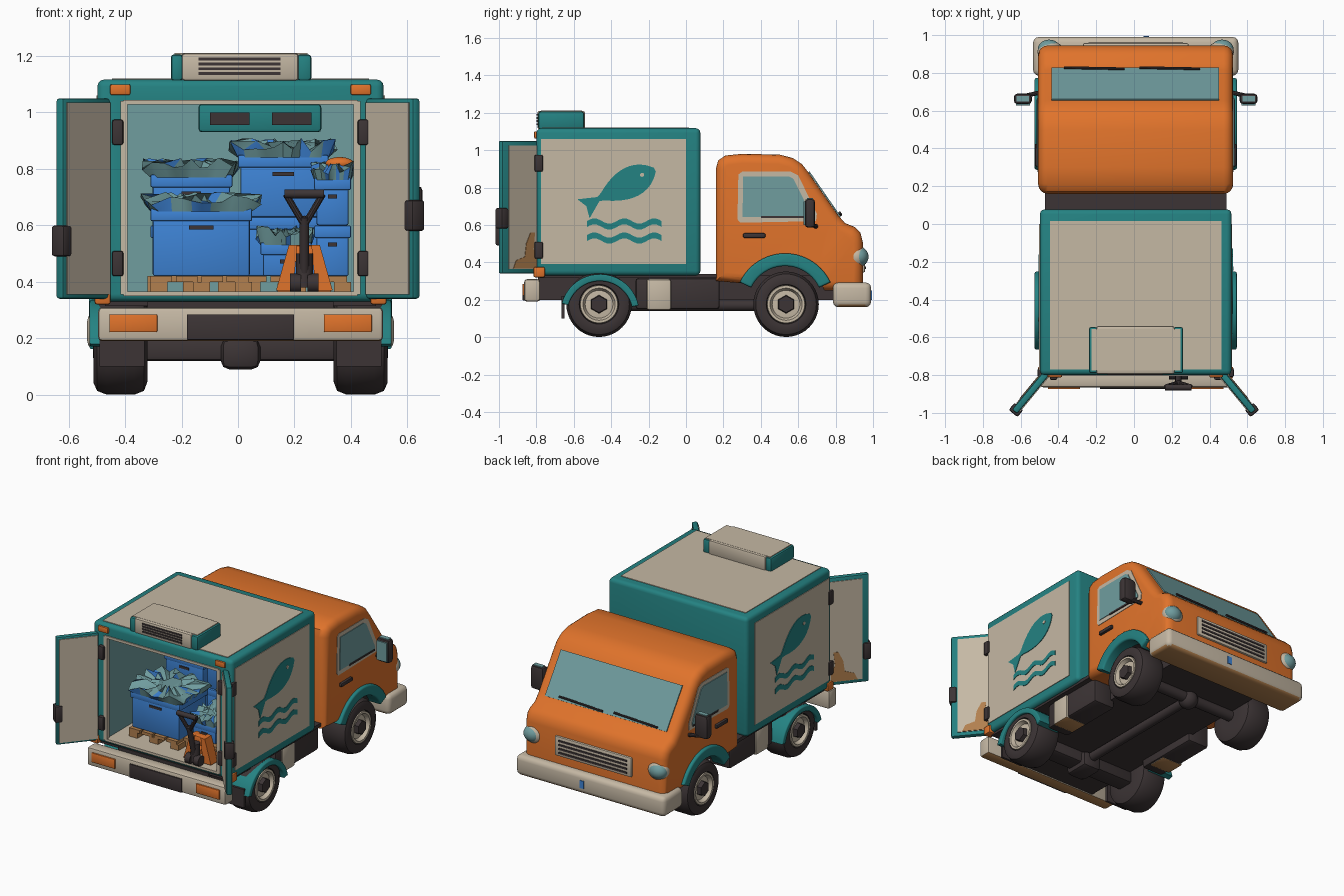
import bpy, bmesh, math, random
from mathutils import Vector, Matrix

if "Cube" in bpy.data.objects:
    bpy.data.objects.remove(bpy.data.objects["Cube"])
random.seed(4)

def material(name, r, g, b):
    m = bpy.data.materials.new(name)
    m.diffuse_color = [((c / 255 + 0.055) / 1.055) ** 2.4 for c in (r, g, b)] + [1]
    m.use_nodes = True
    m.node_tree.nodes["Principled BSDF"].inputs["Base Color"].default_value = m.diffuse_color
    return m

ORANGE = material("orange_paint", 224, 115, 43)
TEAL = material("teal_paint", 36, 130, 130)
CREAM = material("cream_paint", 197, 184, 164)
DARK = material("dark_rubber", 60, 52, 53)
GLASS = material("pale_teal_glass", 112, 157, 159)
BLUE = material("blue_crate", 62, 132, 214)
TAN = material("tan_wood", 178, 128, 78)

def finish(name, bm, *mats):
    bmesh.ops.recalc_face_normals(bm, faces=bm.faces)
    me = bpy.data.meshes.new(name)
    bm.to_mesh(me)
    bm.free()
    for m in mats:
        me.materials.append(m)
    ob = bpy.data.objects.new(name, me)
    bpy.context.collection.objects.link(ob)
    return ob

def box(name, lo, hi, mat, bev=0.0, matrix=None, seg=2):
    lo, hi = Vector(lo), Vector(hi)
    bm = bmesh.new()
    bmesh.ops.create_cube(bm, size=1)
    for v in bm.verts:
        v.co = Vector([(lo[i] + hi[i]) / 2 + v.co[i] * (hi[i] - lo[i]) for i in range(3)])
    if bev:
        bmesh.ops.bevel(bm, geom=bm.edges[:], offset=bev, segments=seg, profile=0.5, affect='EDGES')
    if matrix:
        bm.transform(matrix)
    return finish(name, bm, mat)

def inset(pts, d):
    """Move a clockwise outline inwards by d, keeping its point count."""
    out = []
    for i, p in enumerate(pts):
        a, p, b = Vector(pts[i - 1]), Vector(p), Vector(pts[(i + 1) % len(pts)])
        e, f = (p - a).normalized(), (b - p).normalized()
        n, m = Vector((e.y, -e.x)), Vector((f.y, -f.x))
        out.append(p + (n + m) * d / (1 + n.dot(m)))
    return out

def bridge(bm, rings):
    for R, S in zip(rings, rings[1:]):
        for i in range(len(R)):
            j = (i + 1) % len(R)
            bm.faces.new((R[i], R[j], S[j], S[i]))

def prism(name, pts, a, b, mat, plane='yz', rim=0, matrix=None):
    """Extrude a 2D outline from a to b along the remaining axis, with rounded rims."""
    put = (lambda p, d: (d, p[0], p[1])) if plane == 'yz' else (lambda p, d: (p[0], d, p[1]))
    a, b = min(a, b), max(a, b)
    steps = [k * math.pi / 8 for k in range(5)] if rim else [0]
    layers = [(a + rim * (1 - math.cos(t)), rim * (1 - math.sin(t))) for t in steps]
    layers += [(a + b - x, d) for x, d in layers[::-1]]
    bm = bmesh.new()
    loops = [[bm.verts.new(put(p, x)) for p in (inset(pts, d) if rim else pts)] for x, d in layers]
    bridge(bm, loops)
    bm.faces.new(loops[0])
    bm.faces.new(loops[-1])
    if matrix:
        bm.transform(matrix)
    return finish(name, bm, mat)

def cyl(name, p0, p1, r, mat, seg=24, r2=None):
    p0, p1 = Vector(p0), Vector(p1)
    bm = bmesh.new()
    rot = (p1 - p0).to_track_quat('Z', 'Y').to_matrix().to_4x4()
    bmesh.ops.create_cone(bm, cap_ends=True, segments=seg, radius1=r, radius2=r if r2 is None else r2,
                          depth=(p1 - p0).length, matrix=Matrix.Translation((p0 + p1) / 2) @ rot)
    return finish(name, bm, mat)

def ball(name, c, size, mat):
    bm = bmesh.new()
    bmesh.ops.create_uvsphere(bm, u_segments=24, v_segments=14, radius=1,
                              matrix=Matrix.Translation(c) @ Matrix.Diagonal((*size, 1)))
    return finish(name, bm, mat)

def lathe(name, profile, c, s, mat, n=40):
    """Revolve (x, radius) points around the x axis, s gives the outer side."""
    bm = bmesh.new()
    rings = [[bm.verts.new((c[0] + s * x, c[1] + r * math.cos(i * math.tau / n), c[2] + r * math.sin(i * math.tau / n)))
              for i in range(n)] for x, r in profile]
    bridge(bm, rings)
    bm.faces.new(rings[0])
    bm.faces.new(rings[-1])
    return finish(name, bm, mat)

def cut(ob, cutters, inner):
    """Subtract helpers; the new faces get the inner material."""
    ob.data.materials.append(inner)
    for c in cutters:
        c.hide_render = True
        c.data.materials.clear()
        for m in ob.data.materials:
            c.data.materials.append(m)
        for p in c.data.polygons:
            p.material_index = 1
        mod = ob.modifiers.new("cut", 'BOOLEAN')
        mod.operation, mod.solver, mod.object = 'DIFFERENCE', 'EXACT', c
    me = bpy.data.meshes.new_from_object(ob.evaluated_get(bpy.context.evaluated_depsgraph_get()))
    ob.modifiers.clear()
    ob.data = me
    for c in cutters:
        bpy.data.objects.remove(c)

def tan_underside(ob):
    ob.data.materials.append(TAN)
    for p in ob.data.polygons:
        p.material_index = int(p.normal.z < -0.7)

# cab shell with wheel wells
cab = prism("cab", [(.16, .3), (.16, .9), (.172, .945), (.21, .971), (.3, .98), (.5, .976), (.57, .958), (.62, .925),
                    (.655, .88), (.815, .65), (.85, .61), (.9, .59), (.932, .56), (.945, .51), (.945, .25), (.75, .25)],
            -.516, .516, ORANGE, rim=.05)
cut(cab, [cyl("well_cutter", (s * .3, .53, .18), (s * .7, .53, .18), .22, DARK, 48) for s in (-1, 1)], DARK)
# windscreen, wipers, grille
prism("windscreen", [(.655, .882), (.822, .641), (.828, .645), (.661, .886)], -.445, .44, GLASS)
for x in (-.22, .18):
    cyl("wiper", (x - .16, .828, .655), (x + .16, .822, .665), .007, DARK, 8)
box("grille", (-.28, .935, .345), (.28, .958, .475), CREAM, .01)
for i in range(4):
    z = .365 + i * .026
    box("grille_slot", (-.25, .95, z), (.25, .962, z + .012), DARK)
# bumpers
tan_underside(box("front_bumper", (-.543, .785, .16), (.543, .99, .292), CREAM, .03, seg=3))
box("bumper_tag", (.04, .985, .2), (.07, .994, .25), BLUE)
tan_underside(box("rear_bumper", (-.505, -.865, .19), (.505, -.78, .31), CREAM, .015))
box("rear_step_plate", (-.19, -.873, .195), (.19, -.86, .285), DARK, .003)

# cargo box: hollow shell open at the rear
shell = box("cargo_box", (-.507, -.8, .33), (.507, .077, 1.117), TEAL, .025, seg=3)
cut(shell, [box("inside_cutter", (-.41, -.95, .36), (.41, .03, 1.04), GLASS)], GLASS)
box("roof_panel", (-.455, -.77, 1.115), (.455, .015, 1.121), CREAM)
box("cargo_floor", (-.41, -.79, .355), (.41, .03, .364), CREAM)
box("opening_trim_top", (-.415, -.806, 1.028), (.415, -.78, 1.045), CREAM)
box("opening_trim_bottom", (-.415, -.806, .35), (.415, -.78, .366), CREAM)
# roof cooling unit
box("cooler_body", (-.2, -.795, 1.112), (.215, -.54, 1.21), CREAM, .012)
for a, b in ((-.238, -.195), (.21, .26)):
    box("cooler_end", (a, -.79, 1.112), (b, -.545, 1.206), TEAL, .012)
box("cooler_top", (-.225, -.775, 1.202), (.247, -.555, 1.211), CREAM)
for i in range(4):
    box("cooler_slot", (-.14, -.8, 1.133 + i * .017), (.15, -.79, 1.143 + i * .017), DARK)
# inside cooling unit
box("inner_cooler", (-.14, -.25, .93), (.295, .03, 1.03), TEAL, .012)
for x in (-.1, .12):
    box("inner_cooler_vent", (x, -.257, .955), (x + .14, -.245, 1.0), DARK)

# chassis
box("frame", (-.33, -.79, .2), (.33, .9, .33), DARK)
box("deck", (-.48, -.78, .315), (.48, .2, .338), DARK)
box("rear_beam", (-.36, -.53, .12), (.36, -.41, .2), DARK, .015)
box("differential", (-.07, -.56, .09), (.07, -.38, .2), DARK, .03)
cyl("drive_shaft", (0, -.47, .17), (0, .53, .17), .03, DARK, 12)
ball("front_axle_housing", (0, .53, .17), (.06, .06, .06), DARK)
for y in (-.465, .535):
    cyl("axle", (-.4, y, .175), (.4, y, .175), .035, DARK, 16)

def arch(cy, cz, ri, ro, a0, a1, n=20):
    ang = [math.radians(a1 + (a0 - a1) * i / n) for i in range(n + 1)]
    return [(cy + r * math.cos(a), cz + r * math.sin(a)) for r, seq in ((ro, ang), (ri, ang[::-1])) for a in seq]

# fish and wave decoration outlines
def fish():
    n, up, lo = 12, [], []
    for i in range(n + 1):
        u = i / n
        h = .082 * math.sin(math.pi * u ** .8) ** .8 if 0 < i < n else .012
        up.append((.19 - .34 * u, h))
        lo.append((.19 - .34 * u, -h))
    pts = up + [(-.25, .05), (-.225, -.005), (-.24, -.07)] + lo[::-1]
    c, s = math.cos(.48), math.sin(.48)
    return [(-.335 + c * p - s * q, .808 + s * p + c * q) for p, q in pts]

def wave(z):
    ys = [-.53 + .4 * i / 30 for i in range(31)]
    f = lambda y: z + .014 * math.sin((y + .53) / .4 * math.tau * 2.5)
    return [(y, f(y) + .016) for y in ys] + [(y, f(y) - .016) for y in ys[::-1]]

for s in (-1, 1):
    flip = lambda pts: pts if s > 0 else [(-.74 - y, z) for y, z in pts]
    def sbox(name, lo, hi, mat, bev=0.0, seg=2):
        xs = sorted((s * lo[0], s * hi[0]))
        return box(name, (xs[0], *lo[1:]), (xs[1], *hi[1:]), mat, bev, seg=seg)
    # wheels and fenders
    for y, n in ((.535, "front"), (-.465, "rear")):
        c = (s * .425, y, .176)
        lathe(n + "_tyre", [(-.095, .08), (-.095, .13), (-.083, .162), (-.05, .175), (.05, .175), (.083, .162), (.095, .135),
                            (.09, .106), (.06, .1)], c, s, DARK)
        lathe(n + "_rim", [(.055, .104), (.092, .1), (.092, .086), (.068, .074), (.072, .03)], c, s, CREAM)
        cyl(n + "_hub", (s * .48, y, .176), (s * .522, y, .176), .052, DARK, 6, .045)
    prism("front_fender", arch(.53, .18, .2, .268, 25, 155), s * .44, s * .537, TEAL, rim=.012)
    prism("rear_fender", arch(-.46, .125, .175, .212, 12, 165), s * .36, s * .535, TEAL, rim=.008)
    sbox("mud_flap", (.34, -.665, .1), (.5, -.65, .22), DARK)
    sbox("side_tank", (.3, -.27, .15), (.455, .18, .315), DARK, .015)
    tan_underside(sbox("tank_band", (.31, -.21, .145), (.465, -.08, .31), CREAM, .012))
    # side windows, handle, mirror, headlight
    prism("window_frame", [(.275, .63), (.28, .87), (.3, .885), (.56, .885), (.6, .865), (.7, .66), (.695, .62), (.29, .612)],
          s * .511, s * .519, CREAM)
    prism("window_glass", [(.302, .642), (.306, .858), (.55, .86), (.575, .846), (.668, .66), (.665, .644)], s * .516, s * .523, GLASS)
    sbox("window_seal", (.518, .4, .636), (.526, .66, .647), DARK)
    sbox("door_handle", (.51, .305, .53), (.534, .425, .556), DARK, .008)
    cyl("mirror_arm", (s * .49, .7, .59), (s * .6, .675, .6), .012, DARK, 10)
    sbox("mirror", (.55, .635, .585), (.645, .69, .74), DARK, .018)
    sbox("mirror_glass", (.56, .628, .6), (.635, .637, .725), GLASS)
    sbox("mirror_cap", (.565, .648, .735), (.632, .678, .743), GLASS)
    ball("headlight_rim", (s * .45, .912, .43), (.07, .055, .066), CREAM)
    ball("headlight_lens", (s * .458, .926, .43), (.06, .05, .052), GLASS)
    # side panel with painted motif
    sbox("side_panel", (.502, -.775, .39), (.511, .0, 1.06), CREAM)
    prism("fish_motif", flip(fish()), s * .507, s * .515, TEAL)
    ey, ez = flip([(-.235, .868)])[0]
    cyl("fish_eye", (s * .512, ey, ez), (s * .518, ey, ez), .011, CREAM, 12)
    for z in (.605, .53):
        prism("wave_motif", flip(wave(z)), s * .507, s * .515, TEAL)
    # rear lamps and trim
    sbox("opening_trim_side", (.4, -.806, .355), (.425, -.78, 1.04), CREAM)
    sbox("tail_lamp", (.295, -.874, .222), (.465, -.86, .285), ORANGE, .004)
    sbox("top_marker", (.39, -.812, 1.062), (.462, -.795, 1.1), ORANGE, .006)
    sbox("side_marker", (.46, -.815, .32), (.517, -.755, .375), ORANGE, .008)
    # open rear door, local u along the door, v towards its outside
    M = Matrix(((s * .64, s * .77, 0, s * .465), (-.77, .64, 0, -.792), (0, 0, 1, 0), (0, 0, 0, 1)))
    box("door_slab", (0, -.018, .34), (.262, .018, 1.05), TEAL, .01, M)
    box("door_inner_panel", (.008, -.023, .355), (.245, -.016, 1.035), CREAM, 0, M)
    box("door_outer_panel", (.02, .016, .365), (.22, .022, 1.025), CREAM, 0, M)
    prism("door_stain", [(.025, .367), (.19, .367), (.17, .41), (.11, .43), (.1, .5), (.07, .56), (.04, .56), (.05, .47), (.025, .44)],
          .02, .025, TAN, 'xz', 0, M)
    zl = .545 if s < 0 else .635
    box("door_latch", (.225, -.03, zl - .055), (.274, .03, zl + .055), DARK, .01, M)
    for z in (.93, .465):
        sbox("door_hinge", (.415, -.825, z - .045), (.455, -.785, z + .045), DARK, .008)
        sbox("hinge_knuckle", (.495, -.81, z - .045), (.52, -.765, z + .045), DARK, .008)

# the truck body sits slightly right of the doors and roof unit
for ob in bpy.data.objects:
    if not ob.name.startswith(("cooler", "inner_cooler", "door_slab", "door_inner", "door_outer", "door_stain", "door_latch")):
        ob.data.transform(Matrix.Translation((.009, 0, 0)))

# cargo: pallets and crates topped with jagged ice
def ice(x0, x1, y0, y1, z):
    cx, cy, n = (x0 + x1) / 2, (y0 + y1) / 2, 36
    bm = bmesh.new()
    rings = []
    for k, base in ((1.0, -.01), (1.1, .03), (.7, .03), (.35, .025)):
        ring = []
        for i in range(n):
            a = i * math.tau / n
            q = 1 / max(abs(math.cos(a)), abs(math.sin(a)))
            j = k * (1 + (random.uniform(-.06, .1) if k > 1 else 0))
            h = z + base + (random.uniform(-.02, .03) if k != 1 else 0)
            ring.append(bm.verts.new((cx + (x1 - x0) / 2 * j * q * math.cos(a), cy + (y1 - y0) / 2 * j * q * math.sin(a), h)))
        rings.append(ring)
    bridge(bm, rings)
    bm.faces.new(rings[-1])
    for f in bm.faces:
        f.material_index = int(random.random() < .2)
    finish("ice", bm, GLASS, BLUE)

def crate(x0, x1, y0, y1, z0, z1):
    box("crate", (x0 + .008, y0 + .008, z0), (x1 - .008, y1 - .008, z1), BLUE, .008)
    box("crate_rim", (x0, y0, z1 - .045), (x1, y1, z1), BLUE, .006)
    m, w = (x0 + x1) / 2, (x1 - x0) * .12
    box("crate_grip", (m - w, y0 + .002, z1 - .075), (m + w, y0 + .012, z1 - .06), DARK)

for x0, x1, y0, y1 in ((-.31, .05, -.69, -.37), (-.32, -.01, -.34, -.01), (.02, .4, -.62, -.01)):
    w = (x1 - x0) / 4
    for i in range(4):
        box("pallet_slat", (x0 + i * w, y0, .4), (x0 + i * w + w * .85, y1, .42), TAN)
    for i in range(3):
        x = x0 + (x1 - x0 - .06) * i / 2
        box("pallet_runner", (x, y0, .362), (x + .06, y1, .4), TAN)
for x0, x1, y0, y1, z0, z1, top in ((-.31, .05, -.68, -.38, .42, .66, 1), (-.31, -.02, -.33, -.02, .42, .6, 0), (-.31, -.02, -.33, -.02, .6, .78, 1),
                                    (0, .32, -.34, -.02, .42, .63, 0), (0, .32, -.34, -.02, .63, .85, 1),
                                    (.27, .4, -.6, -.36, .42, .6, 0), (.27, .4, -.6, -.36, .6, .77, 1), (.08, .26, -.6, -.37, .42, .54, 1)):
    crate(x0, x1, y0, y1, z0, z1)
    if top:
        ice(x0, x1, y0, y1, z1)
ball("orange_fish", (.36, -.48, .82), (.05, .03, .022), ORANGE)

# pallet jack
for s in (-1, 1):
    X = lambda d: .235 + s * d
    prism("jack_leg", [(X(.1), .37), (X(.04), .37), (X(.025), .53), (X(.055), .53)], -.76, -.69, ORANGE, 'xz')
    box("jack_fork", (X(.07) - .025, -.7, .365), (X(.07) + .025, -.35, .395), ORANGE)
    cyl("jack_wheel", (X(.012), -.79, .395), (X(.05), -.79, .395), .034, DARK, 16)
    cyl("jack_grip_side", (.235, -.84, .6), (X(.065), -.86, .71), .012, DARK, 10)
box("jack_bridge", (.18, -.75, .47), (.29, -.7, .53), ORANGE, .008)
cyl("jack_pump", (.235, -.78, .38), (.235, -.78, .5), .03, DARK, 16)
cyl("jack_column", (.235, -.79, .42), (.235, -.845, .63), .017, DARK, 12)
cyl("jack_grip", (.165, -.865, .712), (.305, -.865, .712), .016, DARK, 12)

# smooth shading with sharp edges kept
bpy.ops.object.select_all(action='SELECT')
bpy.context.view_layer.objects.active = cab
bpy.ops.object.shade_smooth_by_angle(angle=math.radians(35))
